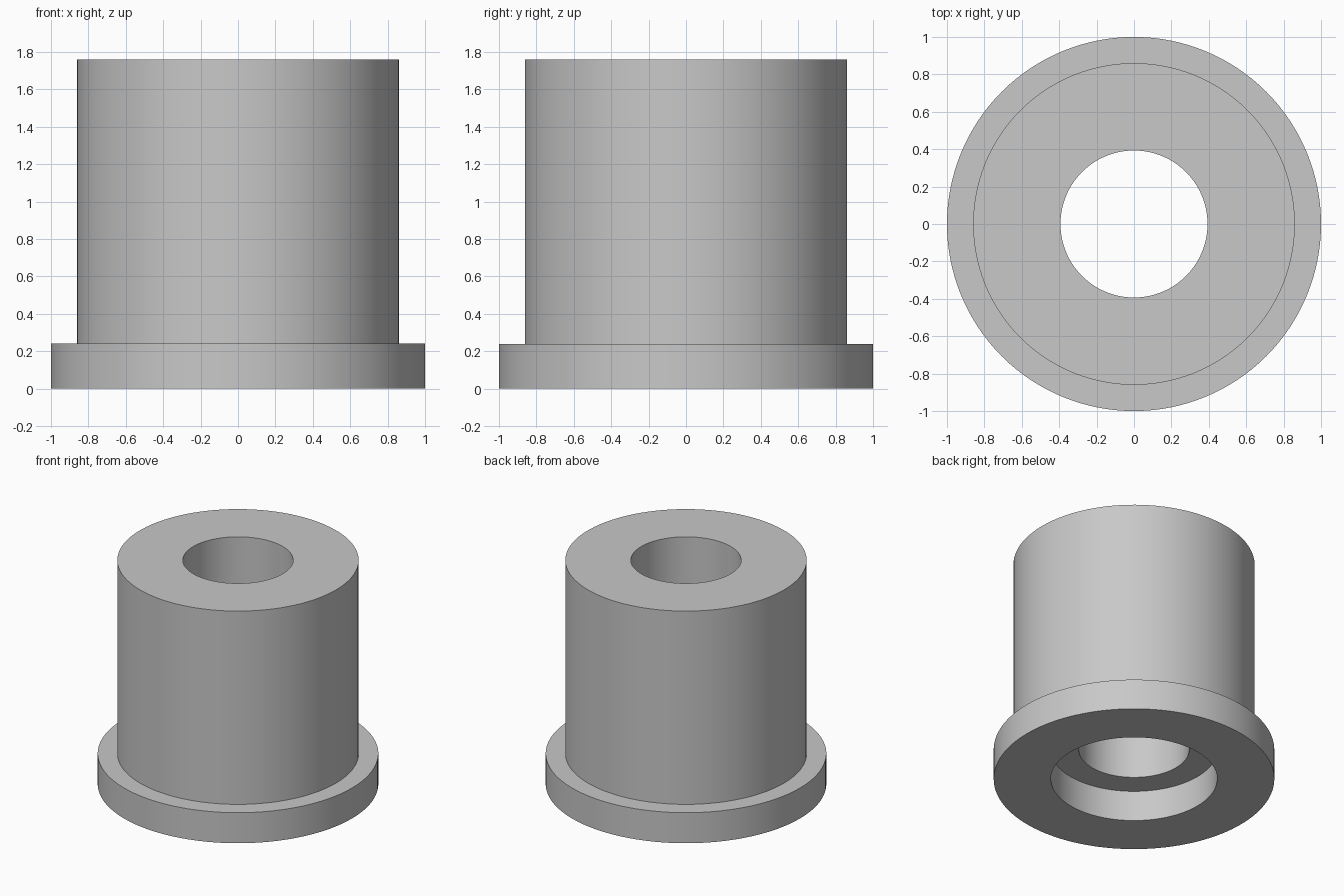
import bpy
import bmesh
import math
from mathutils import Matrix

cube = bpy.data.objects.get("Cube")
if cube:
    bpy.data.objects.remove(cube, do_unlink=True)

SEGMENTS = 128

# Plain grey material
grey = bpy.data.materials.new("plain grey")
grey.use_nodes = True
colour = (0.58, 0.58, 0.58, 1.0)
grey.diffuse_color = colour
grey.node_tree.nodes["Principled BSDF"].inputs["Base Color"].default_value = colour

# Dimensions of the bushing
body_radius, flange_radius = 0.86, 1.0
bore_radius, recess_radius = 0.393, 0.593
height, flange_height, recess_depth = 1.76, 0.24, 0.24

# Closed cross-section as (radius, height), running counter-clockwise
profile = [
    (recess_radius, 0.0),
    (flange_radius, 0.0),
    (flange_radius, flange_height),
    (body_radius, flange_height),
    (body_radius, height),
    (bore_radius, height),
    (bore_radius, recess_depth),
    (recess_radius, recess_depth),
]

# Revolve the section into rings and bridge them
bm = bmesh.new()
rings = []
for i in range(SEGMENTS):
    turn = Matrix.Rotation(math.tau * i / SEGMENTS, 3, "Z")
    rings.append([bm.verts.new((r * turn[0][0], r * turn[1][0], z)) for r, z in profile])
for i, ring in enumerate(rings):
    following = rings[(i + 1) % SEGMENTS]
    for j in range(len(profile)):
        k = (j + 1) % len(profile)
        bm.faces.new((ring[j], following[j], following[k], ring[k]))
bmesh.ops.recalc_face_normals(bm, faces=bm.faces)

mesh = bpy.data.meshes.new("flanged_bushing")
bm.to_mesh(mesh)
bm.free()
mesh.materials.append(grey)
bushing = bpy.data.objects.new("flanged_bushing", mesh)
bpy.context.collection.objects.link(bushing)

# Smooth walls with crisp rims
bpy.ops.object.select_all(action="DESELECT")
bushing.select_set(True)
bpy.context.view_layer.objects.active = bushing
bpy.ops.object.shade_smooth_by_angle(angle=math.radians(30))
